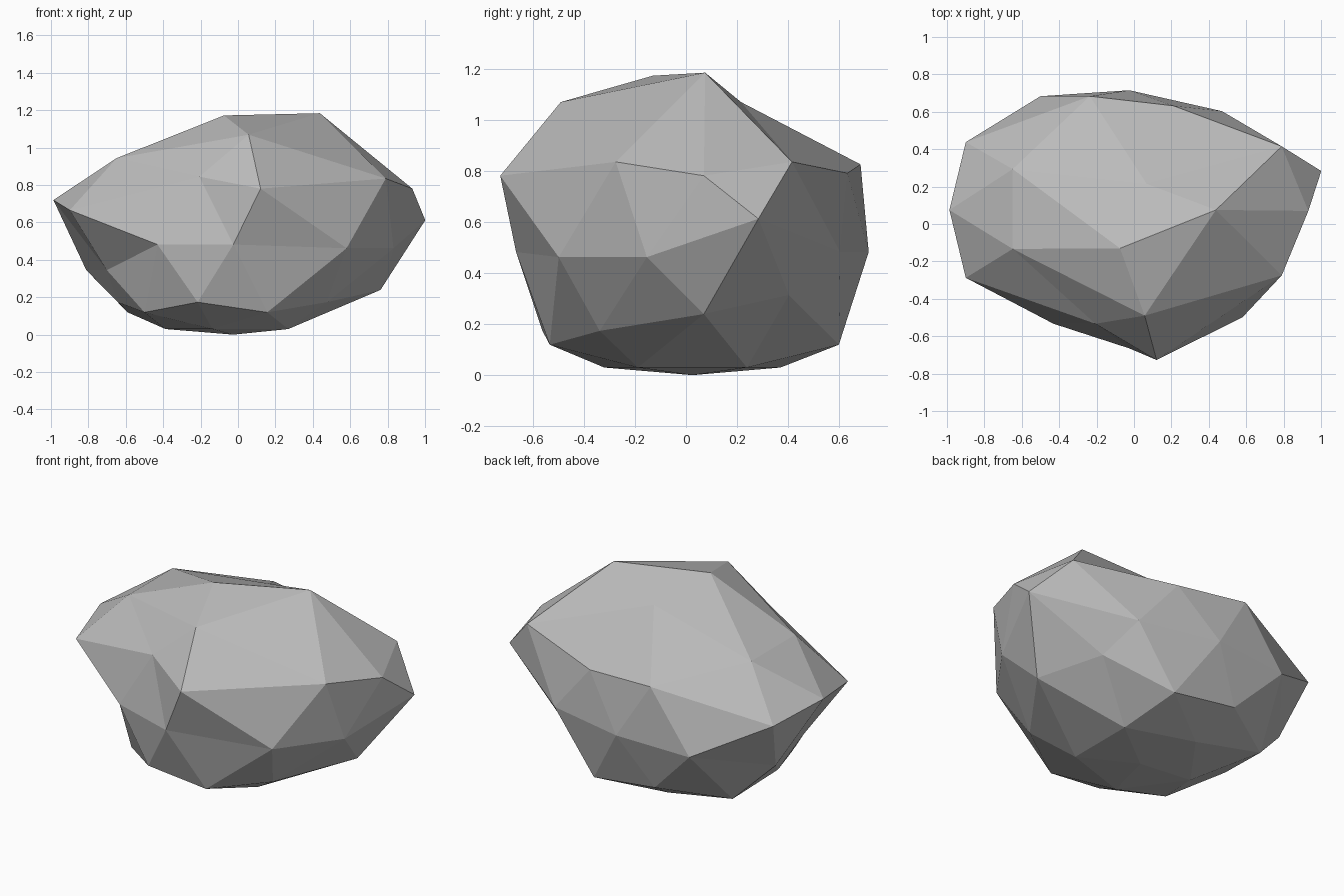
import bpy
import bmesh
import math
from mathutils import Vector

default_cube = bpy.data.objects.get("Cube")
if default_cube:
    bpy.data.objects.remove(default_cube, do_unlink=True)

RADIUS = 0.69
CENTRE = Vector((-0.025, 0.025, 0.487))

# Sculpting pulls: band of the boulder, azimuths in degrees, offset
PULLS = [
    # ridge along the top
    ("peak", [0], (-0.05, -0.155, 0)),
    ("crown", [0], (0.1, 0.05, 0.115)),
    ("crown", [72], (-0.02, -0.155, 0)),
    ("crown", [288], (-0.03, -0.17, 0)),
    ("shoulder", [288], (-0.045, -0.165, -0.01)),
    # drooping right-hand bulge
    ("crown", [144, 216], (-0.33, 0.055, -0.125)),
    ("shoulder", [144, 180, 216], (-0.375, 0.05, -0.125)),
    ("waist", [162], (-0.13, 0.05, -0.137)),
    ("waist", [198], (-0.02, 0.045, -0.137)),
    # left-hand bulge
    ("shoulder", [0, 36, 324], (0.34, 0.045, -0.01)),
    ("waist", [18], (0.37, 0.045, 0.13)),
    ("waist", [306, 342], (0.2, 0.035, -0.02)),
    ("foot", [0], (0.2, 0.045, 0.12)),
    ("foot", [36], (0.09, 0.015, 0.14)),
    # back face
    ("shoulder", [72], (0.045, 0.02, 0)),
    ("shoulder", [108], (-0.03, 0.1, -0.02)),
    ("waist", [54], (0.09, 0.02, 0)),
    ("waist", [126], (-0.07, 0.1, -0.02)),
    ("foot", [72], (0.05, 0.015, 0)),
    ("foot", [144], (-0.09, 0.02, 0)),
]


def band_of(height):
    """Name the horizontal band of a unit-sphere height."""
    if height > 0.95:
        return "peak"
    if height > 0.7:
        return "crown"
    if height > 0.2:
        return "shoulder"
    if height > -0.2:
        return "waist"
    if height > -0.7:
        return "foot"
    return "base"


def azimuth_of(direction):
    """Azimuth in whole degrees; the peak counts as zero."""
    if math.hypot(direction.x, direction.y) < 0.01:
        return 0
    return round(math.degrees(math.atan2(direction.y, direction.x))) % 360


def pull_for(direction):
    """Look up the sculpting offset for a point of the sphere."""
    band, azimuth = band_of(direction.z), azimuth_of(direction)
    for pull_band, azimuths, offset in PULLS:
        if band == pull_band and any(abs(azimuth - a) < 5 for a in azimuths):
            return Vector(offset)
    return Vector()


def make_material(name, colour):
    material = bpy.data.materials.new(name)
    material.use_nodes = True
    material.diffuse_color = colour
    material.node_tree.nodes["Principled BSDF"].inputs["Base Color"].default_value = colour
    return material


# Boulder: faceted sphere, pulled into shape, with a flattened underside
bm = bmesh.new()
bmesh.ops.create_icosphere(bm, subdivisions=2, radius=1)
for vert in bm.verts:
    direction = vert.co.normalized()
    point = CENTRE + direction * RADIUS + pull_for(direction)
    if point.z < 0.09:
        point.z = 0.064 + point.z * 0.29
    vert.co = point

# Rest the boulder on the ground
lowest = min(vert.co.z for vert in bm.verts)
bmesh.ops.translate(bm, verts=bm.verts, vec=(0, 0, -lowest))
for face in bm.faces:
    face.smooth = False

mesh = bpy.data.meshes.new("boulder")
bm.to_mesh(mesh)
bm.free()
mesh.materials.append(make_material("stone grey", (0.5, 0.5, 0.5, 1)))
boulder = bpy.data.objects.new("boulder", mesh)
bpy.context.scene.collection.objects.link(boulder)
